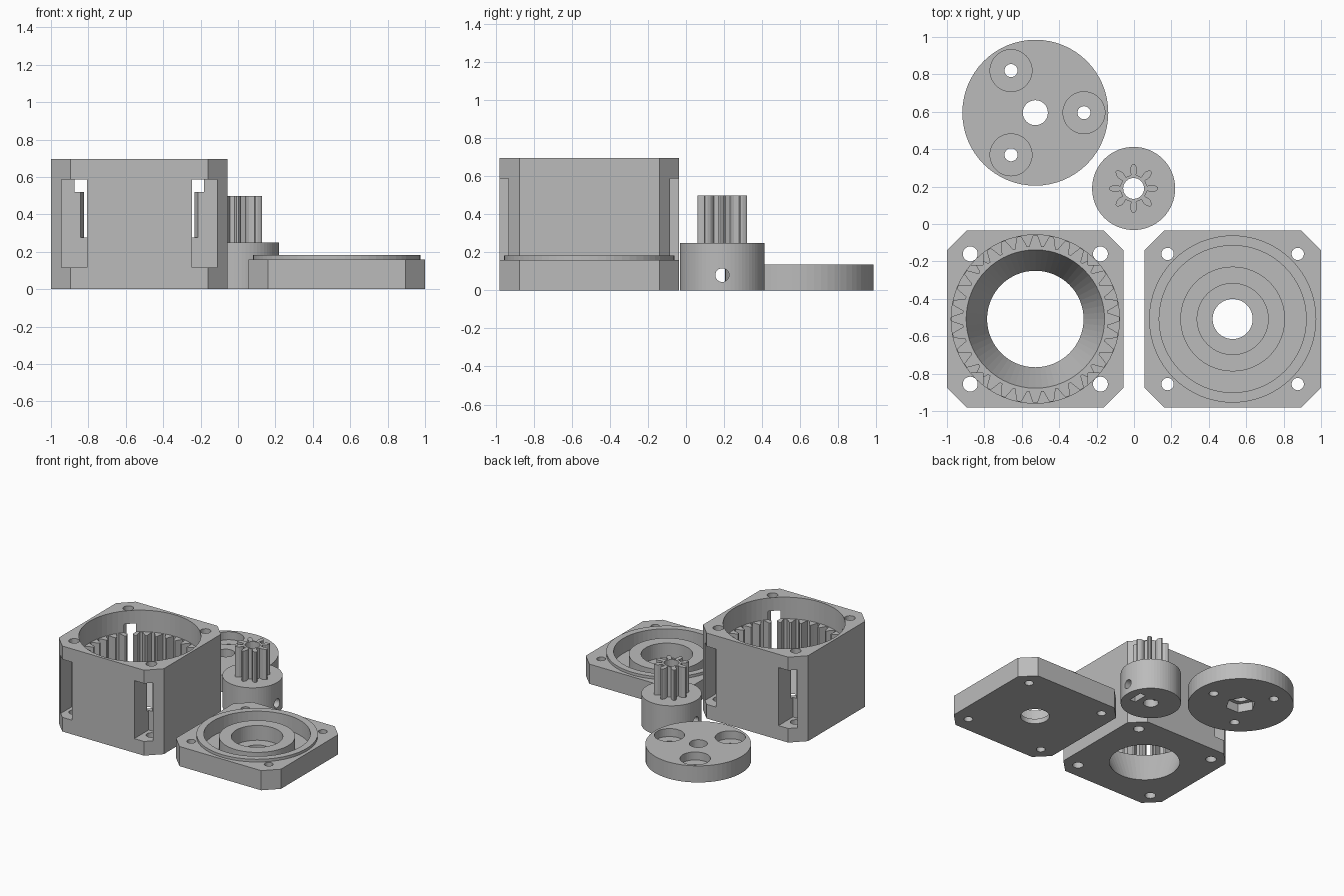
import bpy, bmesh, math
from math import cos, sin, pi, radians

if "Cube" in bpy.data.objects:
    bpy.data.objects.remove(bpy.data.objects["Cube"])

grey = bpy.data.materials.new("printed_grey")
grey.diffuse_color = (0.5, 0.5, 0.5, 1)
grey.use_nodes = True
grey.node_tree.nodes["Principled BSDF"].inputs["Base Color"].default_value = grey.diffuse_color


def loft(name, sections):
    """Solid through matching outlines: [(points, z), ...]"""
    bm = bmesh.new()
    rings = [[bm.verts.new((x, y, z)) for x, y in pts] for pts, z in sections]
    n = len(rings[0])
    for a, b in zip(rings, rings[1:]):
        for i in range(n):
            j = (i + 1) % n
            bm.faces.new((a[i], a[j], b[j], b[i]))
    bm.faces.new(rings[0][::-1])
    bm.faces.new(rings[-1])
    bmesh.ops.recalc_face_normals(bm, faces=bm.faces)
    mesh = bpy.data.meshes.new(name)
    bm.to_mesh(mesh)
    bm.free()
    mesh.materials.append(grey)
    ob = bpy.data.objects.new(name, mesh)
    bpy.context.collection.objects.link(ob)
    return ob


def circle(c, r, n=64):
    return [(c[0] + r * cos(2 * pi * i / n), c[1] + r * sin(2 * pi * i / n)) for i in range(n)]


def prism(name, pts, z0, z1):
    return loft(name, [(pts, z0), (pts, z1)])


def cyl(name, c, r, z0, z1, n=64):
    return prism(name, circle(c, r, n), z0, z1)


def box(name, x0, x1, y0, y1, z0, z1):
    return prism(name, [(x0, y0), (x1, y0), (x1, y1), (x0, y1)], z0, z1)


def plate_outline(c, h, ch):
    """Square with chamfered corners"""
    k = h - ch
    pts = [(k, -h), (h, -k), (h, k), (k, h), (-k, h), (-h, k), (-h, -k), (-k, -h)]
    return [(c[0] + x, c[1] + y) for x, y in pts]


def gear_outline(c, teeth, tooth):
    """tooth: (radius, angle in degrees) points across one tooth"""
    return [(c[0] + r * cos(2 * pi * i / teeth + radians(a)),
             c[1] + r * sin(2 * pi * i / teeth + radians(a)))
            for i in range(teeth) for r, a in tooth]


def combine(ob, parts, op='DIFFERENCE'):
    bpy.context.view_layer.objects.active = ob
    for p in parts:
        m = ob.modifiers.new("bool", 'BOOLEAN')
        m.operation, m.solver, m.object = op, 'EXACT', p
        bpy.ops.object.modifier_apply(modifier=m.name)
        bpy.data.objects.remove(p, do_unlink=True)


HALF, CHAMFER, SCREW = 0.4725, 0.105, 0.348
corners = [(sx, sy) for sx in (-1, 1) for sy in (-1, 1)]


def screw_holes(c, r):
    return [cyl("screw_cut", (c[0] + sx * SCREW, c[1] + sy * SCREW), r, -0.1, 0.9, 24)
            for sx, sy in corners]


# Ring gear housing
H = (-0.5275, -0.508)
housing = prism("ring_gear_housing", plate_outline(H, HALF, CHAMFER), 0, 0.695)
slope = (0.37 - 0.258) / 0.275
cone = loft("cone_cut", [(circle(H, 0.258 - slope * 0.05), -0.05),
                         (circle(H, 0.37 + slope * 0.006), 0.281)])
teeth = prism("teeth_cut", gear_outline(H, 32, [(0.447, -1.3), (0.447, 1.3), (0.417, 2.9),
                                               (0.387, 4.6), (0.387, 6.65), (0.417, 8.35)]),
              0.275, 0.55)
recess = cyl("recess_cut", H, 0.45, 0.52, 0.8)
combine(housing, [cone, teeth, recess] + screw_holes(H, 0.04))
# Nut access windows, front and back
slots = []
for sx, sy in corners:
    x = H[0] + sx * SCREW
    y0, y1 = sorted((H[1] + sy * 0.288, H[1] + sy * 0.6))
    slots.append(box("slot_cut", x - 0.0675, x + 0.0675, y0, y1, 0.115, 0.587))
combine(housing, slots)

# Lid with locating rim and bearing seat
L = (0.5275, -0.508)
lid = prism("lid", plate_outline(L, HALF, CHAMFER), 0, 0.16)
combine(lid, [cyl("rim", L, 0.447, 0.1, 0.182)], 'UNION')
combine(lid, [cyl("groove_cut", L, 0.393, 0.06, 0.3)])
combine(lid, [cyl("bearing_boss", L, 0.28, 0.04, 0.16)], 'UNION')
combine(lid, [cyl("seat_cut", L, 0.19, 0.04, 0.3),
              cyl("shaft_cut", L, 0.107, -0.1, 0.3)] + screw_holes(L, 0.033))

# Planet carrier disc
C = (-0.5275, 0.595)
carrier = cyl("planet_carrier", C, 0.39, 0, 0.135)
cuts = [cyl("centre_cut", C, 0.067, -0.1, 0.3, 32),
        cyl("hex_cut", C, 0.112, -0.1, 0.07, 6)]
for k in range(3):
    a = 2 * pi * k / 3
    p = (C[0] + 0.26 * cos(a), C[1] + 0.26 * sin(a))
    cuts += [cyl("pin_seat_cut", p, 0.112, 0.07, 0.3, 48),
             cyl("pin_cut", p, 0.035, -0.1, 0.3, 24)]
combine(carrier, cuts)

# Sun gear on its hub
S = (-0.002, 0.19)
sun = cyl("sun_gear", S, 0.222, 0, 0.25)
pinion = prism("pinion", gear_outline(S, 8, [(0.073, -10), (0.092, -11.5), (0.108, -10),
                                             (0.122, -6), (0.131, -2.2), (0.131, 2.2),
                                             (0.122, 6), (0.108, 10), (0.092, 11.5),
                                             (0.073, 10)]), 0.2, 0.497)
combine(sun, [pinion], 'UNION')
# Set screw hole across the hub, nut trap and bore
cross = cyl("cross_cut", (0, 0), 0.036, -0.4, 0.4, 24)
cross.rotation_euler = (0, pi / 2, 0)
cross.location = (S[0], S[1], 0.08)
bpy.context.view_layer.update()
combine(sun, [cross, cyl("bore_cut", S, 0.056, -0.1, 0.7, 24),
              box("nut_cut", S[0] + 0.1, S[0] + 0.15, S[1] - 0.06, S[1] + 0.06, -0.1, 0.13)])
